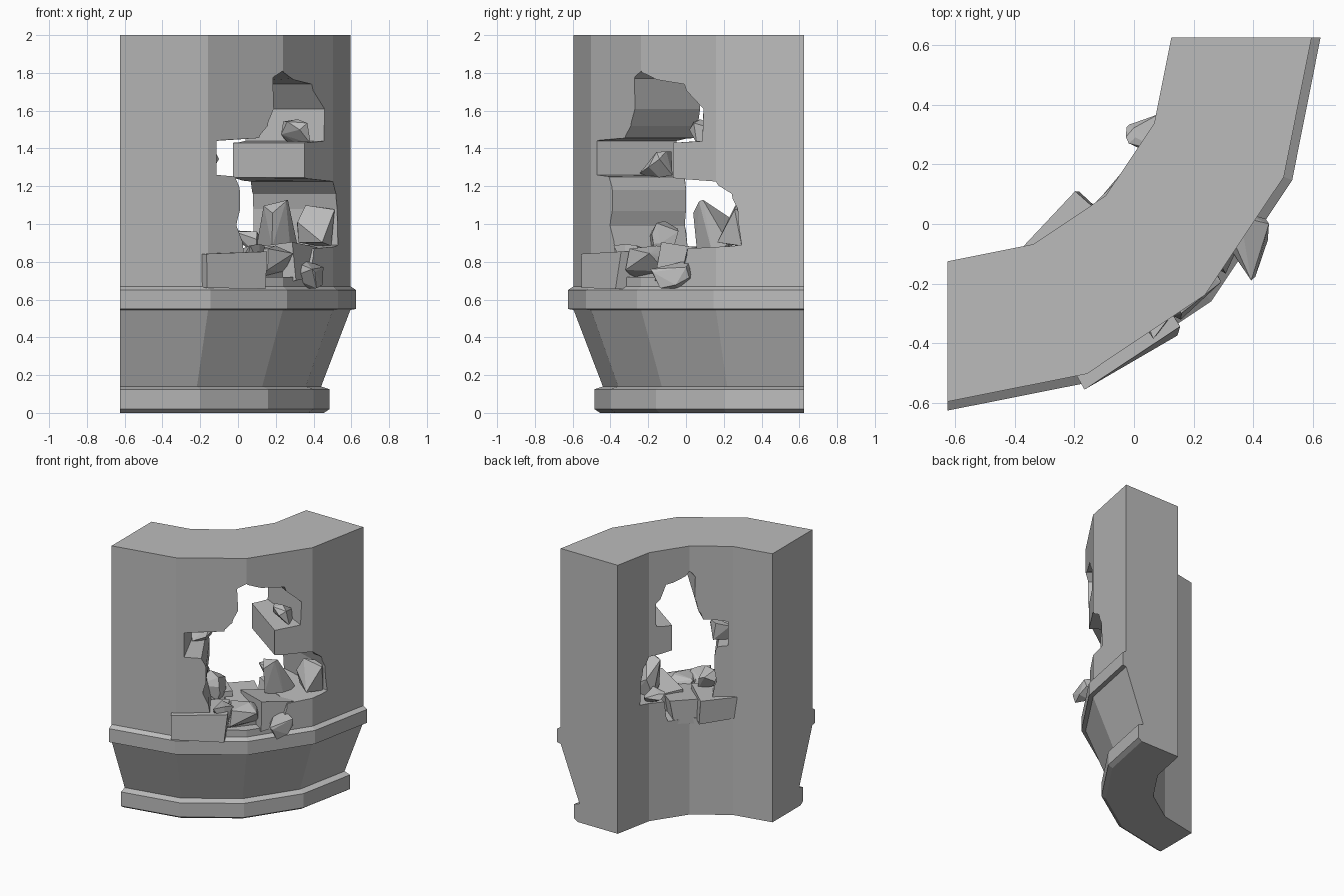
import bpy, bmesh, random
from math import sin, cos, radians
from mathutils import Vector, Matrix

old = bpy.data.objects.get("Cube")
if old:
    bpy.data.objects.remove(old)
random.seed(4)

stone = bpy.data.materials.new("grey stone")
stone.use_nodes = True
GREY = (0.5, 0.5, 0.5, 1)
stone.diffuse_color = GREY
stone.node_tree.nodes["Principled BSDF"].inputs["Base Color"].default_value = GREY

CENTRE = 0.625  # arc centre is at (-CENTRE, CENTRE)


def polar(angle, radius, z):
    a = radians(angle)
    return (-CENTRE + radius * sin(a), CENTRE - radius * cos(a), z)


def finish(name, bm):
    bmesh.ops.recalc_face_normals(bm, faces=bm.faces)
    mesh = bpy.data.meshes.new(name)
    bm.to_mesh(mesh)
    bm.free()
    mesh.materials.append(stone)
    ob = bpy.data.objects.new(name, mesh)
    bpy.context.collection.objects.link(ob)
    return ob


def loft(name, rings):
    """Join rings of points into a closed solid."""
    bm = bmesh.new()
    rows = [[bm.verts.new(p) for p in ring] for ring in rings]
    n = len(rows[0])
    for a, b in zip(rows, rows[1:]):
        for i in range(n):
            j = (i + 1) % n
            bm.faces.new((a[i], a[j], b[j], b[i]))
    bm.faces.new(rows[0])
    bm.faces.new(rows[-1])
    return finish(name, bm)


# Curved wall: plinth, flared skirt, band and plain upper part
profile = [(0.75, 0), (1.08, 0), (1.11, 0.02), (1.11, 0.125), (1.065, 0.14),
           (1.22, 0.545), (1.25, 0.55), (1.25, 0.65), (1.22, 0.67),
           (1.22, 2), (0.75, 2)]
wall = loft("curved_wall", [[polar(22.5 * k, r, z) for r, z in profile]
                            for k in range(5)])

# Broken opening: angle along the arc and height
hole = [(45, 1.81), (42, 1.77), (42.3, 1.61), (40.5, 1.52), (37.9, 1.455),
        (25, 1.44), (25, 1.26), (30.5, 1.25), (32, 1.18), (32, 1.07),
        (31, 0.99), (33, 0.88), (34, 0.72), (57, 0.72), (59, 0.87),
        (74, 0.89), (73, 1.08), (71.5, 1.16), (67.5, 1.225), (54.6, 1.245),
        (54.6, 1.43), (63.5, 1.44), (63.8, 1.61), (58, 1.74), (49, 1.77)]


def on_plane(dist):
    return [polar(a, dist / cos(radians(a - 45)), z) for a, z in hole]


cutter = loft("hole_cutter", [on_plane(0.5), on_plane(1.4)])
cutter.hide_render = True
mod = wall.modifiers.new("hole", 'BOOLEAN')
mod.operation = 'DIFFERENCE'
mod.solver = 'EXACT'
mod.object = cutter
bpy.context.view_layer.objects.active = wall
bpy.ops.object.modifier_apply(modifier=mod.name)
bpy.data.objects.remove(cutter)


def place(bm, centre, turn, tilt):
    bm.transform(Matrix.Translation(centre) @ Matrix.Rotation(radians(turn), 4, 'Z')
                 @ Matrix.Rotation(radians(tilt), 4, 'X'))


def brick(name, centre, size, turn, tilt=0, chip=0.015):
    """A slightly chipped block."""
    bm = bmesh.new()
    bmesh.ops.create_cube(bm, size=1)
    for v in bm.verts:
        v.co = Vector(c * s + random.uniform(-chip, chip)
                      for c, s in zip(v.co, size))
    place(bm, centre, turn, tilt)
    return finish(name, bm)


def rock(name, centre, size, turn=0, tilt=0):
    """An angular chunk: hull of points scattered near a blocky ellipsoid."""
    bm = bmesh.new()
    for i in range(13):
        d = Vector(random.uniform(-1, 1) for _ in range(3))
        d /= max(abs(c) for c in d) * 0.55 + d.length * 0.45
        bm.verts.new([c * s * 0.58 for c, s in zip(d, size)])
    bmesh.ops.convex_hull(bm, input=bm.verts)
    bmesh.ops.delete(bm, geom=[v for v in bm.verts if not v.link_faces], context='VERTS')
    place(bm, centre, turn, tilt)
    return finish(name, bm)


# Loose bricks in the bottom of the opening
brick("front_brick", (-0.07, -0.34, 0.755), (0.36, 0.25, 0.18), 30)
brick("inner_brick", (-0.19, -0.08, 0.80), (0.27, 0.26, 0.18), 45)
brick("middle_brick", (0.06, -0.02, 0.76), (0.24, 0.42, 0.19), 50, 4, 0.025)
brick("sill_brick", (0.23, 0.02, 0.79), (0.22, 0.30, 0.17), 60, -5, 0.02)

# Rubble
rock("tall_rock", (0.22, 0.17, 0.99), (0.2, 0.22, 0.28), 30, 12)
rock("side_rock", (0.42, 0.24, 0.985), (0.18, 0.15, 0.22), 20)
rock("fallen_rock", (0.36, -0.07, 0.735), (0.16, 0.2, 0.14), -20, 15)
rock("ledge_rock", (0.31, 0.09, 1.48), (0.14, 0.13, 0.13), 15)
rock("notch_rock", (-0.2, -0.15, 1.32), (0.16, 0.15, 0.13), 40)
rock("inner_rock", (-0.12, -0.13, 0.92), (0.16, 0.16, 0.17), 10)
rock("front_rock", (0.17, -0.19, 0.79), (0.2, 0.2, 0.17), 35)
rock("corner_rock", (0.04, -0.28, 0.83), (0.18, 0.17, 0.13), 60)
rock("back_rock", (0.05, 0.28, 0.9), (0.14, 0.14, 0.12), 25)
